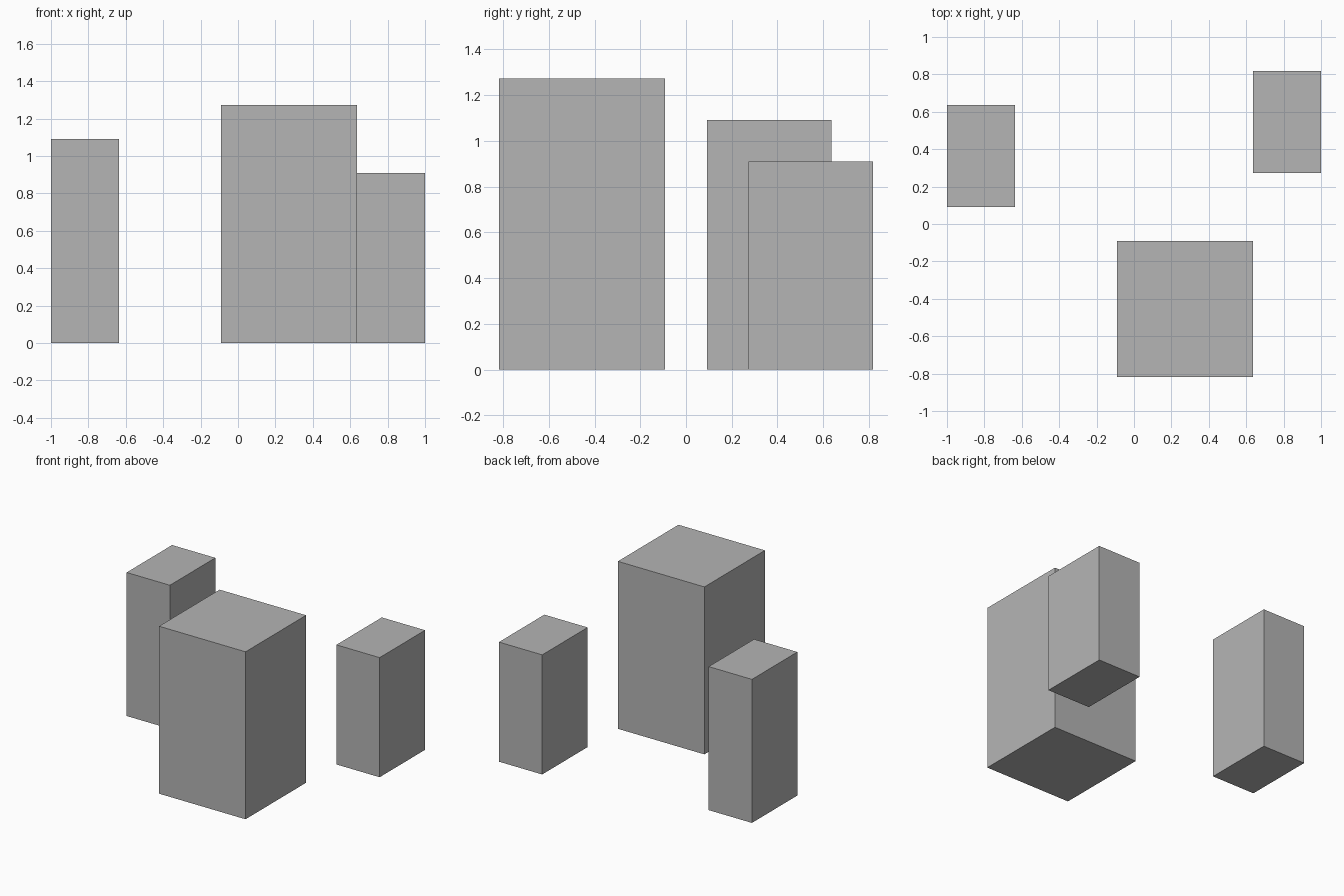
import bpy
from mathutils import Vector

# Remove the default cube
default_cube = bpy.data.objects.get("Cube")
if default_cube:
    bpy.data.objects.remove(default_cube, do_unlink=True)

UNIT = 1 / 11  # layout module

# Plain grey shared by every block
grey = bpy.data.materials.new("plain_grey")
grey.use_nodes = True
colour = (0.46, 0.46, 0.46, 1)
grey.diffuse_color = colour
grey.node_tree.nodes["Principled BSDF"].inputs["Base Color"].default_value = colour


def block(name, corner, size):
    """Upright box from its lowest corner and its size, in modules."""
    corner, size = Vector(corner) * UNIT, Vector(size) * UNIT
    bpy.ops.mesh.primitive_cube_add(size=1, location=corner + size / 2)
    obj = bpy.context.object
    obj.name = obj.data.name = name
    obj.scale = size
    bpy.ops.object.transform_apply(location=False, rotation=False, scale=True)
    obj.data.materials.append(grey)
    return obj


# Large front block and two slimmer blocks behind it
block("large_front_block", (-1, -9, 0), (8, 8, 14))
block("tall_right_block", (-11, 1, 0), (4, 6, 12))
block("short_left_block", (7, 3, 0), (4, 6, 10))
